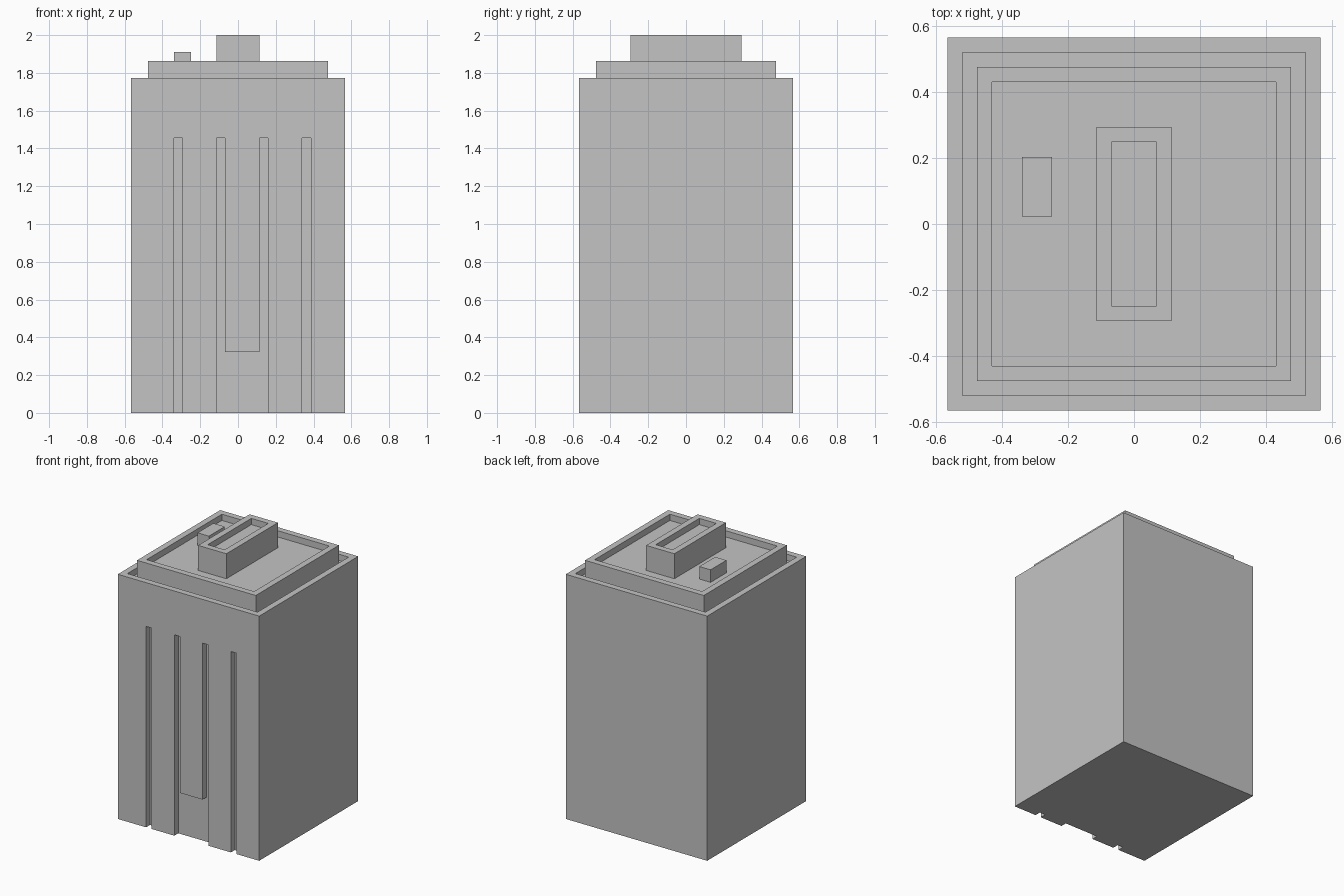
import bpy
import bmesh
from mathutils import Vector

default = bpy.data.objects.get("Cube")
if default:
    bpy.data.objects.remove(default, do_unlink=True)

U = 2 / 44.1  # building module: wall thickness, groove width and recess depth

concrete = bpy.data.materials.new("grey_concrete")
concrete.use_nodes = True
colour = (0.55, 0.55, 0.55, 1)
concrete.diffuse_color = colour
concrete.node_tree.nodes["Principled BSDF"].inputs["Base Color"].default_value = colour


def box(name, x, y, z, tray=False):
    """Box from (min, max) spans in modules; tray sinks the top inside a rim."""
    bm = bmesh.new()
    bmesh.ops.create_cube(bm, size=1)
    for v in bm.verts:
        v.co = Vector([U * (s[0] if c < 0 else s[1]) for c, s in zip(v.co, (x, y, z))])
    bm.normal_update()
    if tray:
        top = max(bm.faces, key=lambda f: f.calc_center_median().z)
        bmesh.ops.inset_region(bm, faces=[top], thickness=U, use_even_offset=True)
        floor = bmesh.ops.extrude_discrete_faces(bm, faces=[top])["faces"][0]
        bmesh.ops.translate(bm, verts=floor.verts[:], vec=(0, 0, -U))
    bmesh.ops.recalc_face_normals(bm, faces=bm.faces[:])
    mesh = bpy.data.meshes.new(name)
    bm.to_mesh(mesh)
    bm.free()
    mesh.materials.append(concrete)
    obj = bpy.data.objects.new(name, mesh)
    bpy.context.collection.objects.link(obj)
    return obj


def carve(target, cutter):
    """Cut one object from another and drop the cutter."""
    cutter.hide_render = True
    mod = target.modifiers.new("carve", 'BOOLEAN')
    mod.operation = 'DIFFERENCE'
    mod.solver = 'EXACT'
    mod.object = cutter
    bpy.context.view_layer.objects.active = target
    bpy.ops.object.modifier_apply(modifier=mod.name)
    bpy.data.objects.remove(cutter, do_unlink=True)


# Tower body with a gutter behind its parapet
body = box("tower_body", (-12.5, 12.5), (-12.5, 12.5), (0, 39.1), tray=True)

# Four vertical grooves in the front, with the entrance between the middle two
for left in (-7.5, -2.5, 2.5, 7.5):
    carve(body, box("groove_cutter", (left, left + 1), (-14, -11.5), (-1, 32.1)))
carve(body, box("entrance_cutter", (-2, 3), (-14, -11.5), (-1, 7.1)))

# Stepped roof and rooftop units
box("roof_tier", (-10.5, 10.5), (-10.5, 10.5), (38.1, 41.1), tray=True)
box("roof_plant_room", (-2.5, 2.5), (-6.5, 6.5), (40.1, 44.1), tray=True)
box("roof_vent", (-7.5, -5.5), (0.5, 4.5), (40.1, 42.1))
